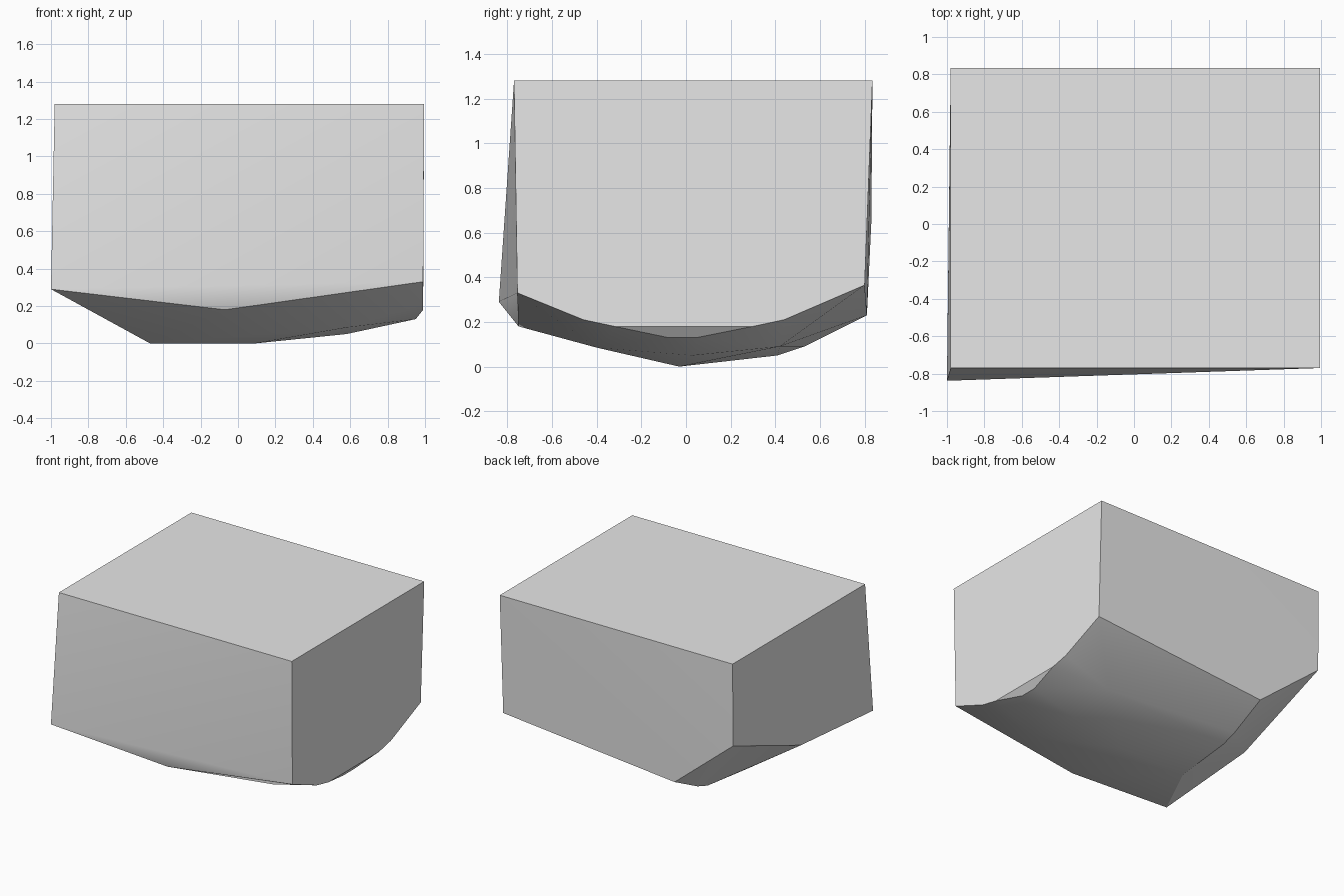
import bpy
import bmesh
import math

# Remove the default object
default = bpy.data.objects.get("Cube")
if default:
    bpy.data.objects.remove(default, do_unlink=True)


def make_material(name, color):
    material = bpy.data.materials.new(name)
    material.use_nodes = True
    material.diffuse_color = color
    shader = next(n for n in material.node_tree.nodes if n.type == 'BSDF_PRINCIPLED')
    shader.inputs["Base Color"].default_value = color
    return material


def profile(x, pairs):
    """Cross-section points (y, z) placed at one x position."""
    return [(x, y, z) for y, z in pairs]


def build_hull(name, points, material, sharp_angle):
    """Wrap a convex skin round the sections and smooth its gentle edges."""
    bm = bmesh.new()
    for point in points:
        bm.verts.new(point)
    hull = bmesh.ops.convex_hull(bm, input=bm.verts)
    loose = {v for v in hull["geom_interior"] + hull["geom_unused"]
             if isinstance(v, bmesh.types.BMVert) and v.is_valid and not v.link_faces}
    bmesh.ops.delete(bm, geom=list(loose), context='VERTS')
    bmesh.ops.dissolve_limit(bm, angle_limit=math.radians(0.5),
                             verts=bm.verts, edges=bm.edges)
    bmesh.ops.recalc_face_normals(bm, faces=bm.faces)
    mesh = bpy.data.meshes.new(name)
    bm.to_mesh(mesh)
    bm.free()
    mesh.materials.append(material)
    obj = bpy.data.objects.new(name, mesh)
    bpy.context.collection.objects.link(obj)
    bpy.ops.object.select_all(action='DESELECT')
    obj.select_set(True)
    bpy.context.view_layer.objects.active = obj
    bpy.ops.object.shade_smooth_by_angle(angle=sharp_angle)
    return obj


stone = make_material("stone grey", (0.8, 0.8, 0.8, 1))

# Flat rectangular top
top = [(x, y, 1.28) for x in (-0.98, 0.995) for y in (-0.77, 0.835)]

# Lower rim of the right side, rising to the back and flared at the front
right_rim = [(-0.98, 0.83, 0.65), (-0.99, 0.02, 0.35), (-1, -0.838, 0.29)]

# Lower rim of the left side, a shallow bowl outline
left_rim = profile(0.99, [(-0.755, 0.33), (-0.46, 0.21), (-0.32, 0.18),
                          (0.30, 0.18), (0.44, 0.21), (0.80, 0.365)])

# Dip in the middle of the front rim
front_dip = [(-0.07, -0.75, 0.18)]

# Belly sections from the right ridge to the left chamfer
belly = profile(-0.47, [(0.81, 0.23), (0.53, 0.09), (0.41, 0.05), (-0.03, 0)])
belly += profile(0.09, [(-0.03, 0)])
belly += profile(0.58, [(-0.40, 0.085), (0.03, 0.05), (0.42, 0.09)])
belly += profile(0.95, [(-0.08, 0.13), (0.05, 0.13)])

build_hull("stone_block", top + right_rim + left_rim + front_dip + belly,
           stone, math.radians(30))
